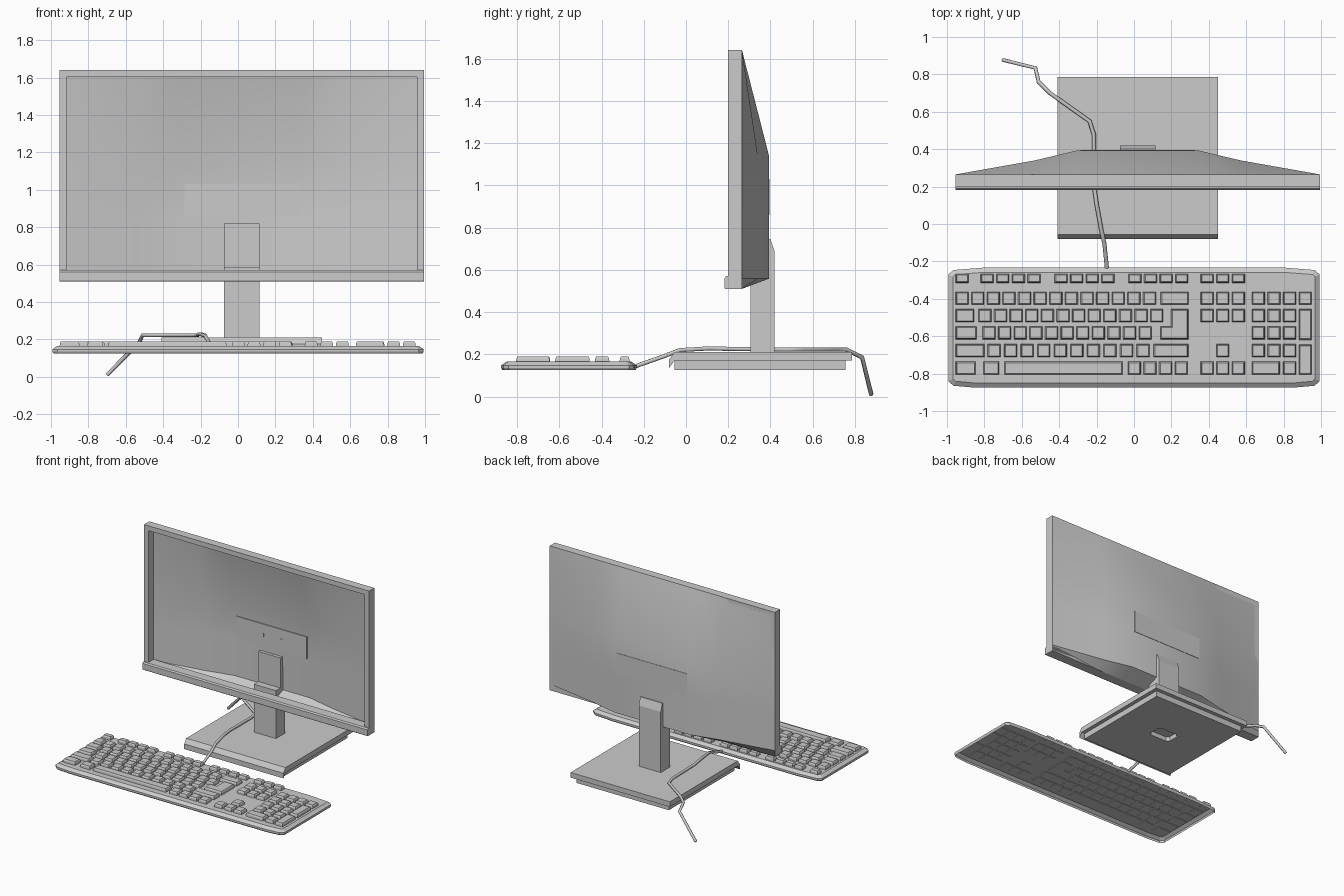
import bpy, bmesh
from mathutils import Vector

if "Cube" in bpy.data.objects:
    bpy.data.objects.remove(bpy.data.objects["Cube"])

CX = 0.02  # monitor and stand sit slightly right of centre


def finish(bm, name, smooth=None):
    me = bpy.data.meshes.new(name)
    bmesh.ops.recalc_face_normals(bm, faces=bm.faces)
    bm.to_mesh(me)
    bm.free()
    ob = bpy.data.objects.new(name, me)
    bpy.context.collection.objects.link(ob)
    if smooth:
        bpy.context.view_layer.objects.active = ob
        ob.select_set(True)
        bpy.ops.object.shade_smooth_by_angle(angle=smooth)
        ob.select_set(False)
    return ob


def offset(pts, d):
    """Inset a counter-clockwise outline by d."""
    out = []
    for i, p in enumerate(pts):
        p, a, b = Vector(p), Vector(pts[i - 1]), Vector(pts[(i + 1) % len(pts)])
        e1, e2 = (p - a).normalized(), (b - p).normalized()
        n1, n2 = Vector((-e1.y, e1.x)), Vector((-e2.y, e2.x))
        out.append(p + (n1 + n2) * d / (1 + n1.dot(n2)))
    return out


def loft(bm, pts, levels, bottom=True):
    """Stack outlines, each level given as (z, inset)."""
    rings = [[bm.verts.new((p[0], p[1], z)) for p in offset(pts, d)] for z, d in levels]
    n = len(pts)
    for r, s in zip(rings, rings[1:]):
        for i in range(n):
            j = (i + 1) % n
            bm.faces.new((r[i], r[j], s[j], s[i]))
    bm.faces.new(rings[-1])
    if bottom:
        bm.faces.new(rings[0][::-1])


def rect(x0, x1, y0, y1):
    return [(x0, y0), (x1, y0), (x1, y1), (x0, y1)]


def extrude_x(bm, profile, x0, x1):
    """Extrude a (y, z) profile along x."""
    a, b = [[bm.verts.new((x, y, z)) for y, z in profile] for x in (x0, x1)]
    bm.faces.new(a)
    bm.faces.new(b[::-1])
    for i in range(len(a)):
        j = (i + 1) % len(a)
        bm.faces.new((a[i], b[i], b[j], a[j]))


def box(name, x0, x1, y0, y1, z0, z1):
    bm = bmesh.new()
    loft(bm, rect(x0, x1, y0, y1), [(z0, 0), (z1, 0)])
    return finish(bm, name)


# Screen frame: two sides and a top, open in the middle
L, R = CX - 0.975, CX + 0.975
bm = bmesh.new()
outer = [(L, 0.56), (L, 1.64), (R, 1.64), (R, 0.56)]
inner = [(L + .038, 0.56), (L + .038, 1.602), (R - .038, 1.602), (R - .038, 0.56)]
v = [[bm.verts.new((x, y, z)) for x, z in loop] for loop in (outer, inner) for y in (0.2, 0.265)]
of, ob_, nf, nb = v
for i in range(3):
    for a, b in ((of, nf), (ob_, of), (nb, nf), (nb, ob_)):
        bm.faces.new((a[i], a[i + 1], b[i + 1], b[i]))
finish(bm, "screen_frame")

# Chin bar under the screen
bm = bmesh.new()
extrude_x(bm, [(0.182, 0.513), (0.182, 0.56), (0.19, 0.57), (0.265, 0.57), (0.265, 0.51), (0.185, 0.51)], L, R)
finish(bm, "chin_bar")

# Rear shell: faceted plan profile, fading out toward the top
plan = [(-0.975, 0), (-0.55, 0.075), (-0.325, 0.128), (0.325, 0.128), (0.55, 0.075), (0.975, 0)]
bm = bmesh.new()
rows = [[bm.verts.new((CX + x, 0.265 + d * g, z)) for x, d in plan]
        for z, g in ((0.51, 0), (0.558, 1), (0.85, 1), (1.14, 1), (1.64, 0))]
for r, s in zip(rows, rows[1:]):
    for i in range(len(plan) - 1):
        bm.faces.new((r[i], r[i + 1], s[i + 1], s[i]))
bmesh.ops.remove_doubles(bm, verts=bm.verts, dist=0.0001)
finish(bm, "rear_shell", 0.6)

# Mounting panel set in the shell, with two small sockets
box("mount_panel", -0.285, 0.325, 0.386, 0.396, 0.86, 1.03)
box("socket_tall", -0.058, -0.046, 0.383, 0.388, 0.93, 0.96)
box("socket_wide", 0.095, 0.117, 0.383, 0.388, 0.945, 0.957)

# Stand neck with slanted top, and the plate that holds it inside the shell
bm = bmesh.new()
extrude_x(bm, [(0.305, 0.2), (0.42, 0.2), (0.42, 0.685), (0.4, 0.745), (0.375, 0.745), (0.375, 0.585), (0.305, 0.585)],
          CX - 0.095, CX + 0.095)
finish(bm, "stand_neck")
box("neck_plate", CX - 0.095, CX + 0.095, 0.36, 0.385, 0.585, 0.82)

# Stand base: top slab with a front lip, and a lower slab with a pocket below
bm = bmesh.new()
extrude_x(bm, [(-0.055, 0.21), (0.785, 0.21), (0.785, 0.17), (-0.055, 0.17), (-0.08, 0.135), (-0.08, 0.175)],
          CX - 0.43, CX + 0.43)
finish(bm, "base_top")
base = box("base_bottom", CX - 0.4, CX + 0.4, -0.055, 0.755, 0.125, 0.175)
bm = bmesh.new()
px, py = 0.09, 0.06
pocket = [(CX - px + .02, .36 - py), (CX + px - .02, .36 - py), (CX + px, .38 - py), (CX + px, .34 + py),
          (CX + px - .02, .36 + py), (CX - px + .02, .36 + py), (CX - px, .34 + py), (CX - px, .38 - py)]
loft(bm, pocket, [(0.1, 0), (0.16, 0)])
cutter = finish(bm, "pocket_cutter")
cutter.hide_render = True
cutter.hide_set(True)
mod = base.modifiers.new("pocket", 'BOOLEAN')
mod.object = cutter
mod.solver = 'EXACT'

# Keyboard case, open underneath
half = [(0.85, -0.875), (0.965, -0.865), (0.993, -0.84), (0.993, -0.27), (0.965, -0.246), (0.8, -0.233)]
outline = half + [(-x, y) for x, y in reversed(half)]
bm = bmesh.new()
loft(bm, outline, [(0.125, 0.006), (0.135, 0), (0.147, 0), (0.165, 0.025)], bottom=False)
finish(bm, "keyboard_case")

# Keys: (start, width) laid out in rows, tapered
W, P = 0.07, 0.0835
F = -0.954


def run(x, n, pitch=P, w=W):
    return [(x + i * pitch, w) for i in range(n)]


nav, pad = run(0.356, 3), run(0.63, 4)
rows = [
    (-0.315, 0.048, [(F, W)] + run(-0.82, 4) + run(-0.425, 4) + run(-0.03, 4) + nav),
    (-0.432, 0.07, run(F, 13) + [(0.142, 0.15)] + nav + pad),
    (-0.525, 0.07, [(F, 0.10)] + run(-0.832, 12) + nav + pad[:3]),
    (-0.617, 0.07, [(F, 0.113)] + run(-0.81, 11) + pad[:3]),
    (-0.712, 0.07, [(F, 0.155)] + run(-0.783, 10, 0.0885) + [(0.104, 0.187), nav[1]] + pad[:3]),
    (-0.805, 0.07, [(F, 0.107), (-0.805, 0.085), (-0.693, 0.632)] + run(-0.033, 4) + nav + [(0.63, 0.15), pad[2]]),
]
bm = bmesh.new()
shapes = [rect(x, x + w, y, y + h) for y, h, keys in rows for x, w in keys]
px = pad[3][0]
shapes += [rect(px, px + W, -0.62, -0.455), rect(px, px + W, -0.805, -0.645)]  # tall pad keys
shapes.append([(0.14, -0.617), (0.291, -0.617), (0.291, -0.455), (0.198, -0.455), (0.198, -0.547), (0.14, -0.547)])
for s in shapes:
    loft(bm, s, [(0.16, 0), (0.18, 0.002), (0.19, 0.007)])
finish(bm, "keys")

# Keyboard cable, running over the base and hanging off the back
path = [(-0.145, -0.235, 0.145), (-0.158, -0.107, 0.19), (-0.175, -0.03, 0.22), (-0.2, 0.107, 0.228),
        (-0.213, 0.2, 0.226), (-0.215, 0.48, 0.222), (-0.238, 0.55, 0.222), (-0.45, 0.70, 0.222),
        (-0.51, 0.76, 0.222), (-0.527, 0.834, 0.185), (-0.70, 0.877, 0.01)]
cu = bpy.data.curves.new("keyboard_cable", 'CURVE')
cu.dimensions = '3D'
cu.bevel_depth = 0.011
cu.bevel_resolution = 1
cu.use_fill_caps = True
sp = cu.splines.new('POLY')
sp.points.add(len(path) - 1)
for p, co in zip(sp.points, path):
    p.co = (*co, 1)
bpy.context.collection.objects.link(bpy.data.objects.new("keyboard_cable", cu))
